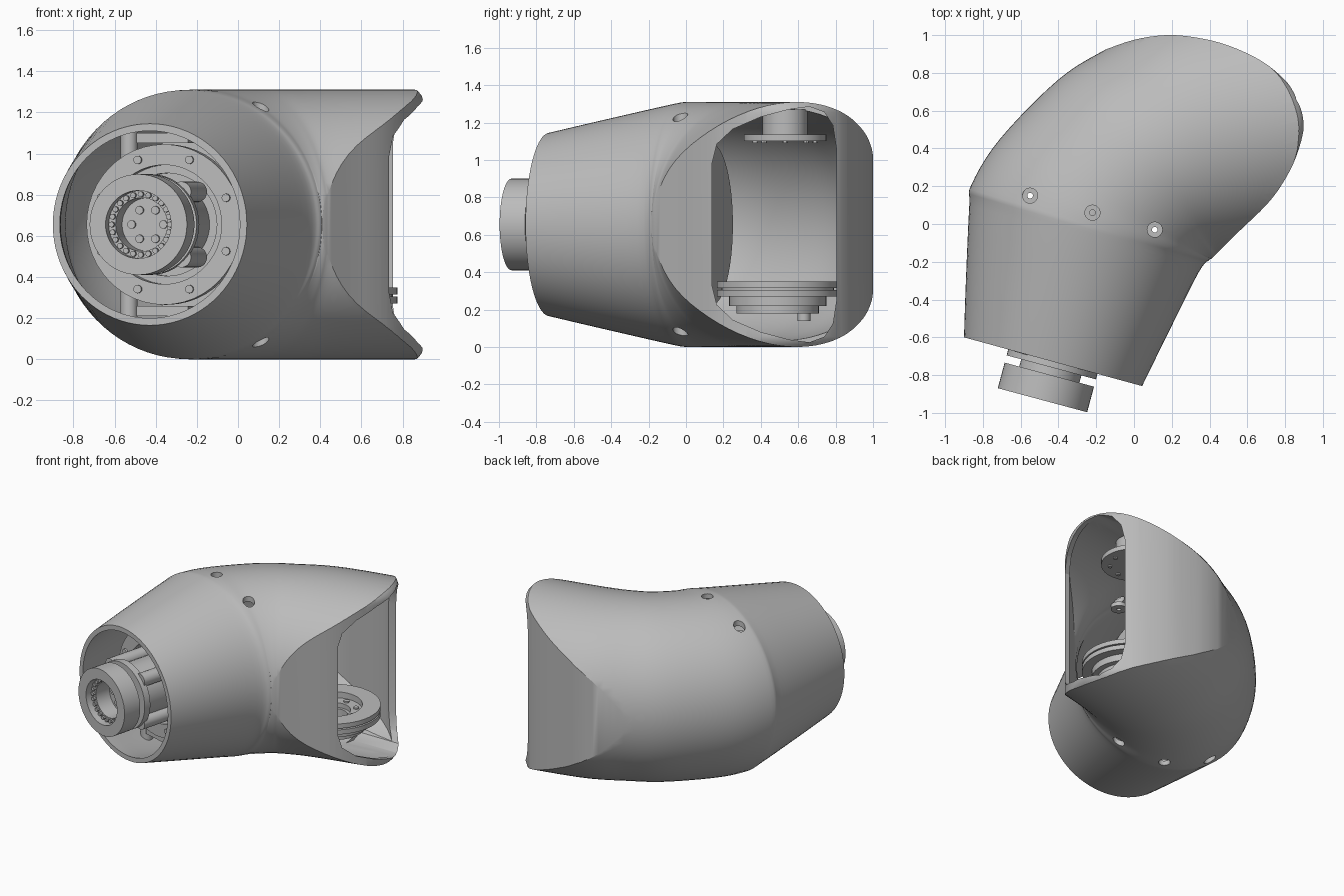
import bpy, bmesh, math
from mathutils import Vector

if "Cube" in bpy.data.objects:
    bpy.data.objects.remove(bpy.data.objects["Cube"])

grey = bpy.data.materials.new("plain_grey")
grey.use_nodes = True
grey.diffuse_color = (0.5, 0.5, 0.5, 1)
grey.node_tree.nodes["Principled BSDF"].inputs["Base Color"].default_value = (0.5, 0.5, 0.5, 1)

MID = 0.655                                   # height of the arm axis
WALL = 0.035
OUT = Vector((-0.26, -0.966, 0)).normalized() # wrist axis, pointing outward
SIDE = Vector((0.966, -0.26, 0)).normalized()
UP = Vector((0, 0, 1))
RIM = Vector((-0.43, -0.73, MID))             # centre of the round opening


def finish(name, bm):
    bmesh.ops.recalc_face_normals(bm, faces=bm.faces)
    mesh = bpy.data.meshes.new(name)
    bm.to_mesh(mesh)
    bm.free()
    obj = bpy.data.objects.new(name, mesh)
    mesh.materials.append(grey)
    bpy.context.collection.objects.link(obj)
    return obj


def skin(name, rings):
    """Join equal rings of points into a closed solid."""
    bm = bmesh.new()
    loops = [[bm.verts.new(p) for p in ring] for ring in rings]
    n = len(loops[0])
    for a, b in zip(loops, loops[1:]):
        for i in range(n):
            bm.faces.new((a[i], a[(i + 1) % n], b[(i + 1) % n], b[i]))
    bm.faces.new(loops[0])
    bm.faces.new(loops[-1])
    return finish(name, bm)


def spline(pts, steps):
    """Smooth curve through points of any dimension."""
    pts = [Vector(p) for p in pts]
    out = []
    for i in range(len(pts) - 1):
        a, b, c, d = pts[max(i - 1, 0)], pts[i], pts[i + 1], pts[min(i + 2, len(pts) - 1)]
        for k in range(steps):
            t = k / steps
            out.append(b + (c - a) * (t / 2) + (a * 2 - b * 5 + c * 4 - d) * (t * t / 2)
                       + (b * 3 - a - c * 3 + d) * (t ** 3 / 2))
    return out + [pts[-1]]


def boolean(target, tool, mode):
    mod = target.modifiers.new("cut", "BOOLEAN")
    mod.object, mod.operation, mod.solver = tool, mode, "EXACT"
    bpy.context.view_layer.objects.active = target
    bpy.ops.object.modifier_apply(modifier=mod.name)
    bpy.data.objects.remove(tool)


def smooth(obj):
    bpy.ops.object.select_all(action="DESELECT")
    obj.select_set(True)
    bpy.context.view_layer.objects.active = obj
    bpy.ops.object.shade_smooth_by_angle(angle=math.radians(30))


def disc(name, centre, axis, r, length, hole=0, n=48):
    """Cylinder, or a tube when it has a hole, starting at centre along axis."""
    bm = bmesh.new()
    q = Vector(axis).to_track_quat("Z", "Y")
    profile = [(r, 0), (r, length)] + ([(hole, length), (hole, 0)] if hole else [])
    loops = [[bm.verts.new(Vector(centre) + q @ Vector(
        (rad * math.cos(i * math.tau / n), rad * math.sin(i * math.tau / n), z)))
        for i in range(n)] for rad, z in profile]
    pairs = list(zip(loops, loops[1:] + loops[:1])) if hole else [loops]
    for a, b in pairs:
        for i in range(n):
            bm.faces.new((a[i], a[(i + 1) % n], b[(i + 1) % n], b[i]))
    if not hole:
        bm.faces.new(loops[0])
        bm.faces.new(loops[1])
    obj = finish(name, bm)
    smooth(obj)
    return obj


def box(name, centre, size):
    bm = bmesh.new()
    bmesh.ops.create_cube(bm, size=1)
    q = OUT.to_track_quat("Y", "Z")
    for v in bm.verts:
        v.co = Vector(centre) + q @ Vector([v.co[i] * size[i] for i in range(3)])
    return finish(name, bm)


# Elbow tube: left edge, right edge and half height of each cross-section
STATIONS = [(-0.9, -0.6, 0.043, -0.858, 0.49), (-0.89, -0.3, 0.16, -0.62, 0.553),
            (-0.872, 0.1, 0.34, -0.26, 0.64), (-0.86, 0.21, 0.4, -0.19, 0.655),
            (-0.71, 0.45, 0.41, -0.185, 0.655), (-0.4, 0.765, 0.43, -0.18, 0.655),
            (-0.13, 0.935, 0.47, -0.165, 0.655), (0.25, 1.13, 0.65, -0.13, 0.655),
            (1.05, 1.3, 1.2, 0, 0.655)]


def elbow(name, inset):
    stations = STATIONS
    if inset:
        x0, y0, x1, y1, h = STATIONS[0]
        stations = [(x0 - 0.026, y0 - 0.097, x1 - 0.026, y1 - 0.097, h)] + STATIONS
    rings = []
    for lx, ly, rx, ry, h in spline(stations, 5):
        left, right = Vector((lx, ly, MID)), Vector((rx, ry, MID))
        half = (right - left) / 2
        half -= half.normalized() * inset
        rings.append([(left + right) / 2 + half * math.cos(a * math.tau / 80)
                      + UP * (h - inset) * math.sin(a * math.tau / 80) for a in range(80)])
    return skin(name, rings)


# Plan outline that trims the forked end
TIP = [(0.405, -0.19), (0.55, -0.045), (0.7, 0.1), (0.79, 0.22), (0.86, 0.36), (0.9, 0.52),
       (0.88, 0.64), (0.81, 0.75), (0.68, 0.86), (0.5, 0.945), (0.33, 0.987), (0.17, 1.0),
       (0, 0.975), (-0.16, 0.92)]


def trim(name, levels):
    plan = [(-1.6, -1.6), (0.9, -1.6)] + [tuple(p) for p in spline(TIP, 4)] + [(-1.6, 1.7)]
    return skin(name, [[(0.3 + (x - 0.3) * s, 0.4 + (y - 0.4) * s, z) for x, y in plan]
                       for z, s in levels])


lip = [(-0.01, 0.93), (0.012, 0.965), (0.03, 0.988), (0.055, 1)]
shell = elbow("elbow_shell", 0)
boolean(shell, trim("trim", lip + [(2 * MID - z, s) for z, s in reversed(lip)]), "INTERSECT")
cavity = elbow("cavity", WALL)
boolean(cavity, trim("inner_trim", [(-0.2, 0.935), (1.6, 0.935)]), "INTERSECT")
boolean(shell, cavity, "DIFFERENCE")

# Side mouth between the two ears
half_mouth = [(0.14, 0.33), (0.165, 0.43), (0.25, 0.51), (0.4, 0.575), (0.55, 0.615),
              (0.66, 0.63), (0.74, 0.6), (0.785, 0.53), (0.805, 0.4)]
mouth = half_mouth + [(y, -h) for y, h in reversed(half_mouth)]
boolean(shell, skin("mouth", [[(x, y, MID + h) for y, h in mouth] for x in (0.5, 1.3)]), "DIFFERENCE")

# Screw holes, above and below, each with a washer inside
for x, y in ((-0.55, 0.15), (-0.22, 0.06), (0.11, -0.03)):
    boolean(shell, disc("hole", (x, y, -0.2), UP, 0.04, 1.8, n=24), "DIFFERENCE")
    rise = math.sqrt(0.62 ** 2 - ((Vector((x, y, 0)) - RIM).dot(SIDE)) ** 2) - 0.035
    for sign in (1, -1):
        disc("screw_washer", (x, y, MID + sign * rise - 0.015), UP, 0.055, 0.03, hole=0.015, n=24)
smooth(shell)

# Wrist drive, stacked along the round opening's axis
def at(depth, across=0, up=0):
    return RIM + OUT * depth + SIDE * across + UP * up


disc("output_tube", at(0.07), OUT, 0.245, 0.14, hole=0.165)
disc("output_collar", at(0.02), OUT, 0.165, 0.13, hole=0.13)
disc("output_face", at(-0.02), OUT, 0.245, 0.05)
disc("mount_flange", at(-0.33), OUT, 0.39, 0.06, hole=0.29)
disc("flange_step", at(-0.38), OUT, 0.37, 0.05, hole=0.25)
disc("drive_hub", at(-0.42), OUT, 0.2, 0.42)
disc("drive_body", at(-0.62), OUT, 0.33, 0.24)
disc("rear_plate", at(-0.9), OUT, 0.43, 0.03)
disc("rear_spindle", at(-0.87), OUT, 0.1, 0.26)
for i in range(8):
    a = i * math.tau / 8 + math.pi / 8
    disc("flange_screw", at(-0.28, 0.34 * math.cos(a), 0.34 * math.sin(a)), OUT, 0.02, 0.025, n=16)
for i in range(4):
    a = i * math.tau / 4 + math.pi / 4
    disc("hub_post", at(-0.3, 0.225 * math.cos(a), 0.225 * math.sin(a)), OUT, 0.05, 0.3, n=20)
for i in range(6):
    a = i * math.tau / 6
    disc("output_bolt", at(0.03, 0.08 * math.cos(a), 0.08 * math.sin(a)), OUT, 0.02, 0.015, n=16)
for i in range(24):
    a = i * math.tau / 24
    disc("bearing_roller", at(0.14, 0.147 * math.cos(a), 0.147 * math.sin(a)), OUT, 0.014, 0.03, n=8)
for sign in (1, -1):
    box("flange_bracket", at(-0.36, -0.02, sign * 0.42), (0.26, 0.1, 0.05))
    disc("bracket_strut", at(-0.36, -0.2, sign * 0.3), UP * sign, 0.042, 0.21, n=20)

# Pivot bearing on the floor of the fork, and the plate under its roof
hx, hy = 0.45, 0.49
disc("pivot_disc", (hx, hy, 0.27), UP, 0.325, 0.035, hole=0.12)
disc("pivot_rim", (hx, hy, 0.315), UP, 0.325, 0.035, hole=0.2)
disc("pivot_groove", (hx, hy, 0.3), UP, 0.3, 0.02, hole=0.2)
disc("pivot_hub", (hx, hy, 0.22), UP, 0.26, 0.05, hole=0.1)
disc("pivot_base", (hx, hy, 0.18), UP, 0.22, 0.04, hole=0.1)
disc("pivot_post", (hx + 0.05, hy + 0.14, 0.14), UP, 0.035, 0.05, n=20)
disc("roof_plate", (hx, hy + 0.04, 1.1), UP, 0.22, 0.035, hole=0.05)
disc("roof_boss", (hx, hy + 0.04, 1.13), UP, 0.12, 0.14)
for i in range(8):
    a = i * math.tau / 8
    disc("pivot_bolt", (hx + 0.16 * math.cos(a), hy + 0.16 * math.sin(a), 0.29), UP, 0.02, 0.025, n=12)
    disc("roof_bolt", (hx + 0.16 * math.cos(a), hy + 0.04 + 0.16 * math.sin(a), 1.09), UP, 0.015, 0.02, n=12)
